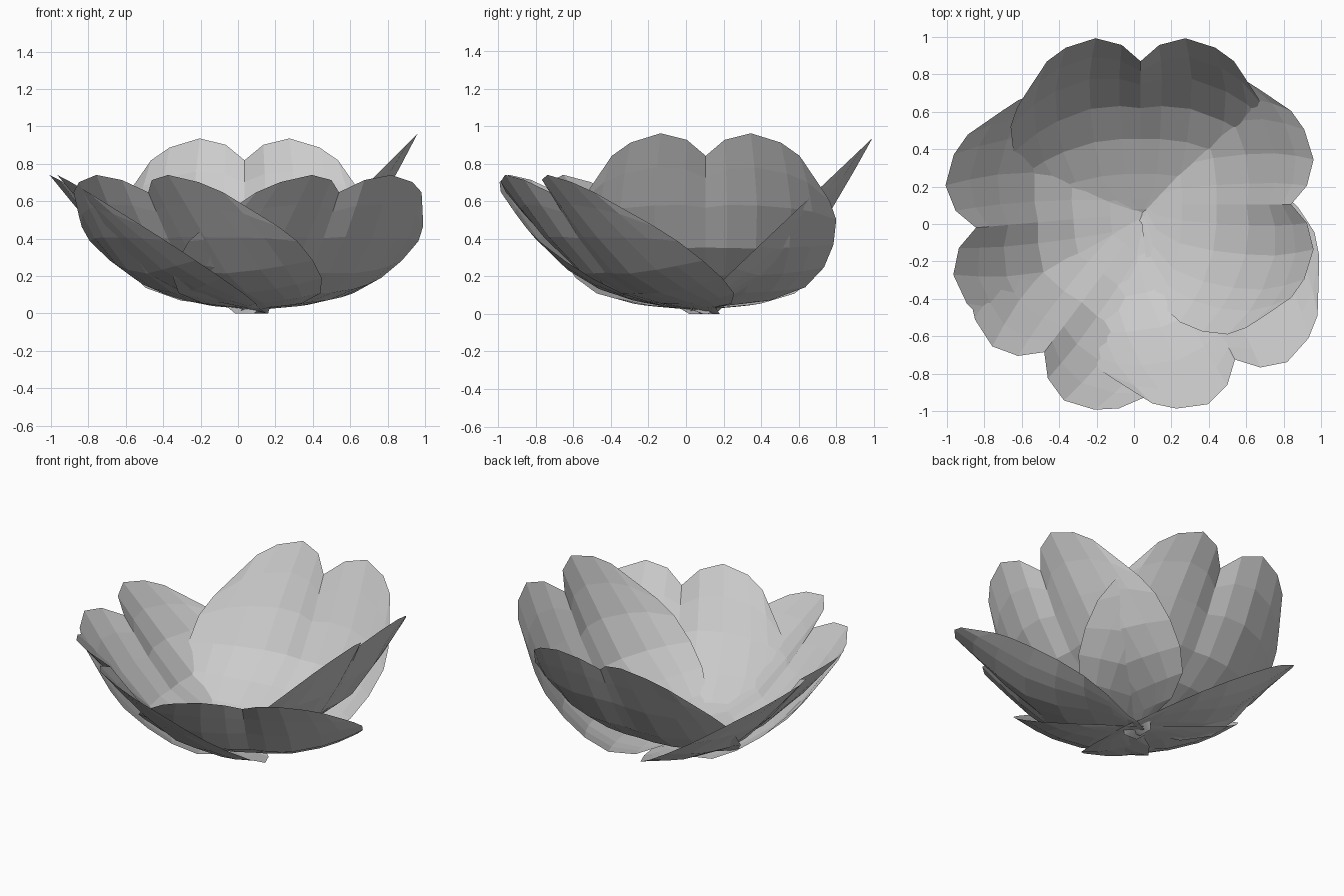
import bpy
from math import radians, cos, sin
from mathutils import Vector

if "Cube" in bpy.data.objects:
    bpy.data.objects.remove(bpy.data.objects["Cube"])

# Top rim of one half petal, notch to corner: (sideways, length)
RIM = [(0, 1.19), (.1, 1.31), (.24, 1.36), (.4, 1.29), (.5, 1.19), (.61, .96)]
# Rows from base to rim: (length along the side edge, half width, cup depth)
ROWS = [(0, .05, 0), (.06, .10, .025), (.1, .34, .047), (.2, .53, .105),
        (.35, .63, .175), (.52, .68, .20), (.71, .695, .14), (.85, .66, .068),
        (.96, .61, 0)]


def petal(name, notch, heading, tilt):
    """Cupped, notched petal whose rim lies in a plane tilted up from the ground."""
    h, a = radians(heading), radians(tilt)
    along = Vector((cos(h) * cos(a), sin(h) * cos(a), sin(a)))
    side = Vector((-sin(h), cos(h), 0))
    out = Vector((cos(h) * sin(a), sin(h) * sin(a), -cos(a)))
    base = Vector((notch[0], notch[1], 0)) - Vector((along.x, along.y, 0)) * 1.19
    columns = [(-v, s) for v, s in RIM[:0:-1]] + RIM
    n = len(columns)
    verts, faces = [], []
    for length, half, depth in ROWS:
        f = length / .96
        for v, s in columns:
            t = v / .61
            # rows start as smooth arcs and take on the notched rim near the top
            smooth = .96 + .3 * (1 - t * t)
            reach = smooth + (s - smooth) * f ** 3
            # the midline flattens out below the notch
            flat = 1 - .38 * f * f * max(0, 1 - 3 * abs(t))
            verts.append(base + along * (f * reach) + side * (t * half)
                         + out * (depth * flat * (1 - abs(t) ** 2.4)))
    for j in range(len(ROWS) - 1):
        for i in range(n - 1):
            k = j * n + i
            faces.append((k, k + 1, k + n + 1, k + n))
    mesh = bpy.data.meshes.new(name)
    mesh.from_pydata(verts, [], faces)
    mesh.update()
    obj = bpy.data.objects.new(name, mesh)
    bpy.context.collection.objects.link(obj)


# Two upright petals
petal("petal_right", (.84, .105), 0, 45)
petal("petal_back", (.035, .87), 90, 43.5)
# Three flatter petals
petal("petal_left", (-.845, -.02), 185, 33)
petal("petal_front_left", (-.48, -.685), 233, 33)
petal("petal_front_right", (.54, -.725), 298, 33)
